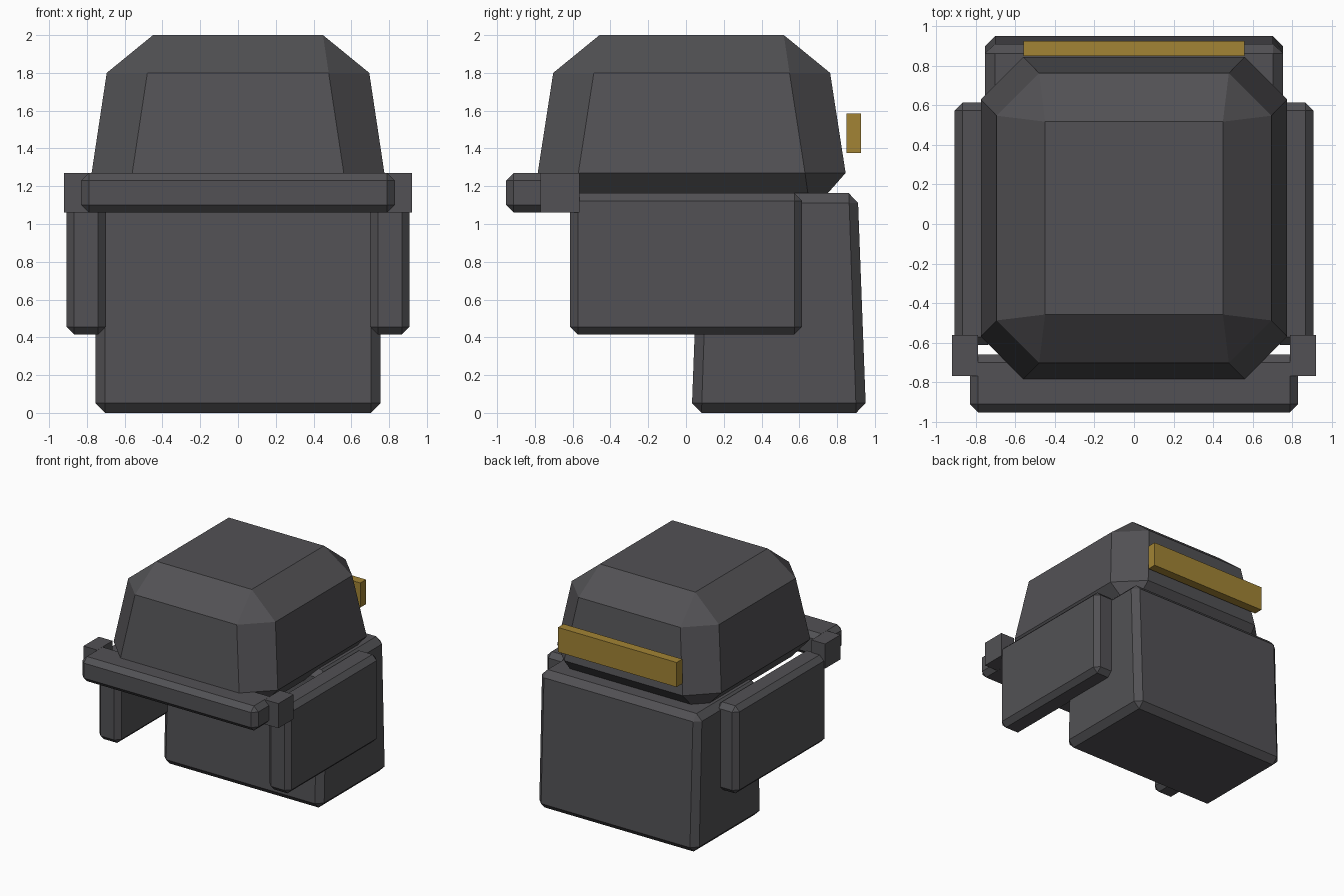
import bpy, bmesh
from mathutils import Vector

if "Cube" in bpy.data.objects:
    bpy.data.objects.remove(bpy.data.objects["Cube"])


def material(name, rgb):
    m = bpy.data.materials.new(name)
    m.diffuse_color = (*rgb, 1)
    m.use_nodes = True
    m.node_tree.nodes["Principled BSDF"].inputs["Base Color"].default_value = m.diffuse_color
    return m


GREY = material("dark grey", (0.085, 0.083, 0.09))
GOLD = material("dull gold", (0.36, 0.23, 0.035))


def finish(bm, name, mat):
    bmesh.ops.recalc_face_normals(bm, faces=bm.faces)
    me = bpy.data.meshes.new(name)
    bm.to_mesh(me)
    bm.free()
    me.materials.append(mat)
    ob = bpy.data.objects.new(name, me)
    bpy.context.collection.objects.link(ob)
    return ob


def block(name, lo, hi, mat=GREY, chamfer=0, top_y=1):
    """Box between two corners with chamfered edges; top_y scales depth at the top."""
    lo, hi = Vector(lo), Vector(hi)
    mid, size = (lo + hi) / 2, hi - lo
    bm = bmesh.new()
    bmesh.ops.create_cube(bm, size=1)
    for v in bm.verts:
        v.co = Vector(a * b for a, b in zip(v.co, size)) + mid
    if chamfer:
        bmesh.ops.bevel(bm, geom=bm.edges[:], offset=chamfer, segments=1, affect='EDGES')
    for v in bm.verts:
        t = (v.co.z - lo.z) / size.z
        v.co.y = mid.y + (v.co.y - mid.y) * (1 + (top_y - 1) * t)
    return finish(bm, name, mat)


# Dome: stacked rings (z, half width, half depth, corner cut)
bm = bmesh.new()
for z, x, y, cut in [(1.06, 0.58, 0.63, 0), (1.27, 0.775, 0.815, 0.215),
                     (1.8, 0.695, 0.733, 0.215), (2.0, 0.45, 0.488, 0)]:
    for sx in (-1, 1):
        for sy in (-1, 1):
            for px, py in {(x - cut, y), (x, y - cut)}:
                bm.verts.new((sx * px, sy * py + 0.03, z))
bmesh.ops.convex_hull(bm, input=bm.verts[:])
bmesh.ops.dissolve_limit(bm, angle_limit=0.02, verts=bm.verts[:], edges=bm.edges[:])
finish(bm, "helmet_dome", GREY)

# Rear neck guard, slightly narrower in depth at the top
block("neck_guard", (-0.755, 0.03, 0), (0.755, 0.953, 1.163), chamfer=0.052, top_y=0.905)

# Brow bar across the front
block("brow_bar", (-0.83, -0.953, 1.06), (0.83, -0.66, 1.27), chamfer=0.041)

# Cheek plates and brow hinges on both sides
for side, s in (("left", -1), ("right", 1)):
    x0, x1 = sorted((s * 0.70, s * 0.908))
    block(side + "_cheek_plate", (x0, -0.613, 0.415), (x1, 0.615, 1.163), chamfer=0.041)
    x0, x1 = sorted((s * 0.79, s * 0.92))
    block(side + "_brow_hinge", (x0, -0.77, 1.06), (x1, -0.563, 1.27))

# Gold plate at the back
block("rear_plate", (-0.56, 0.85, 1.375), (0.56, 0.927, 1.585), GOLD)
